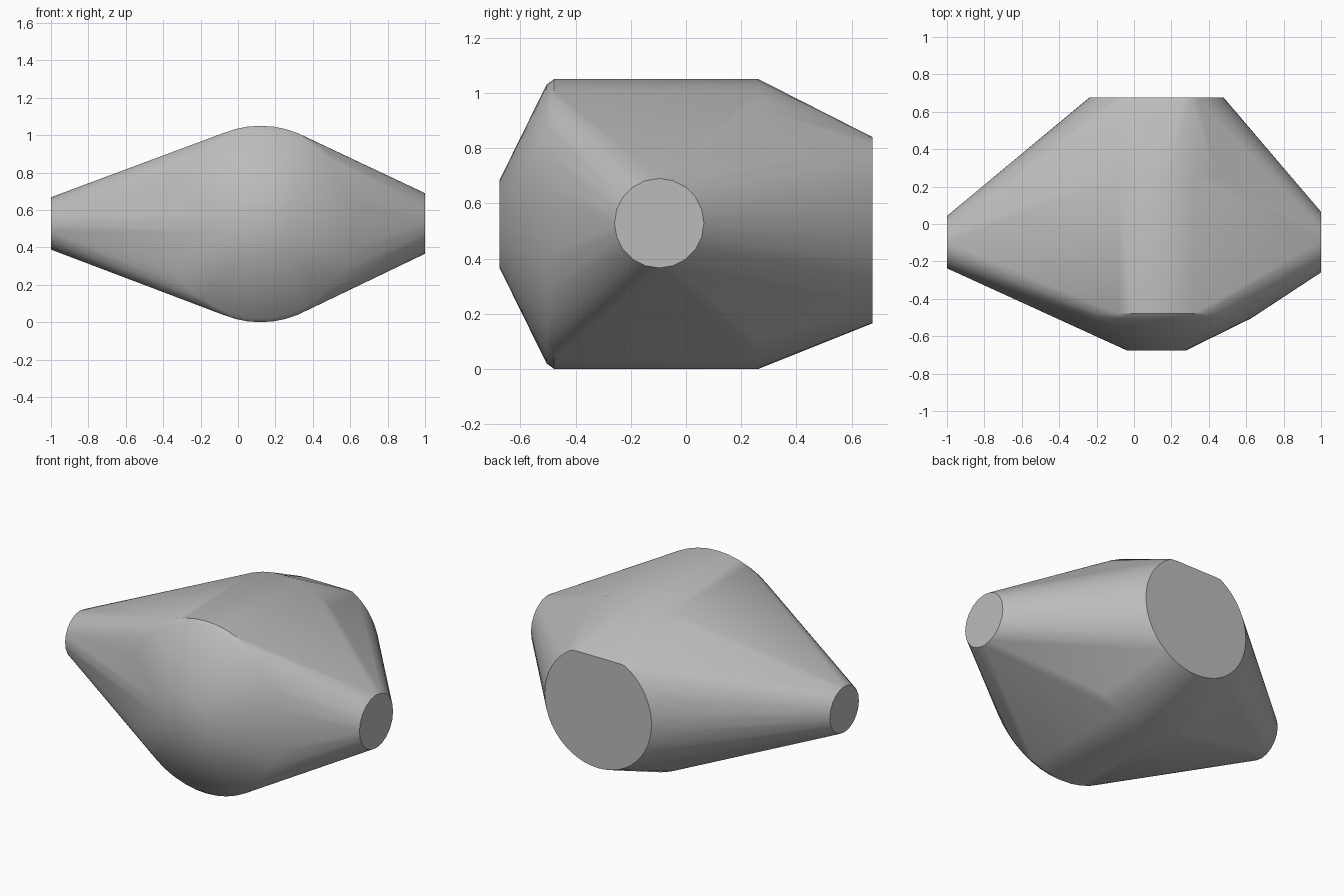
import bpy, bmesh, math
from mathutils import Vector

cube = bpy.data.objects.get("Cube")
if cube:
    bpy.data.objects.remove(cube, do_unlink=True)

grey = bpy.data.materials.new("plain grey")
grey.use_nodes = True
colour = (0.5, 0.5, 0.5, 1)
grey.diffuse_color = colour
grey.node_tree.nodes["Principled BSDF"].inputs["Base Color"].default_value = colour

bm = bmesh.new()
MID_X, MID_Z = 0.12, 0.525


def ring(axis, place, radius, count, top=9.0):
    """Add a circle of points across the given axis, trimmed flat at height top."""
    for i in range(count):
        a = 2 * math.pi * i / count
        u, h = radius * math.cos(a), radius * math.sin(a)
        if axis == "y":
            p = Vector((MID_X + u, place, MID_Z + h))
        else:
            p = Vector((place, u - 0.097, MID_Z + 0.003 + h))
        p.z = min(p.z, top)
        bm.verts.new(p)


# Main drum, from the front nose to the flat-topped back end
ring("y", -0.675, 0.16, 24)
ring("y", -0.505, 0.505, 48)
ring("y", -0.478, 0.525, 48)
ring("y", 0.262, 0.525, 48)
ring("y", 0.675, 0.36, 48, top=0.84)

# Side ends
ring("x", -1, 0.14, 20)
ring("x", 1, 0.162, 20)

# Wrap one convex skin around all rings
bmesh.ops.remove_doubles(bm, verts=bm.verts[:], dist=0.0005)
hull = bmesh.ops.convex_hull(bm, input=bm.verts[:])
spare = {g for g in hull["geom_interior"] + hull["geom_unused"]
         if isinstance(g, bmesh.types.BMVert)}
bmesh.ops.delete(bm, geom=list(spare), context="VERTS")
bmesh.ops.dissolve_limit(bm, angle_limit=math.radians(0.2),
                         verts=bm.verts[:], edges=bm.edges[:])
bmesh.ops.recalc_face_normals(bm, faces=bm.faces[:])

mesh = bpy.data.meshes.new("hull_body")
bm.to_mesh(mesh)
bm.free()
mesh.materials.append(grey)
body = bpy.data.objects.new("hull_body", mesh)
bpy.context.collection.objects.link(body)

# Smooth skin with crisp end caps
bpy.ops.object.select_all(action="DESELECT")
body.select_set(True)
bpy.context.view_layer.objects.active = body
bpy.ops.object.shade_smooth_by_angle(angle=math.radians(30))
